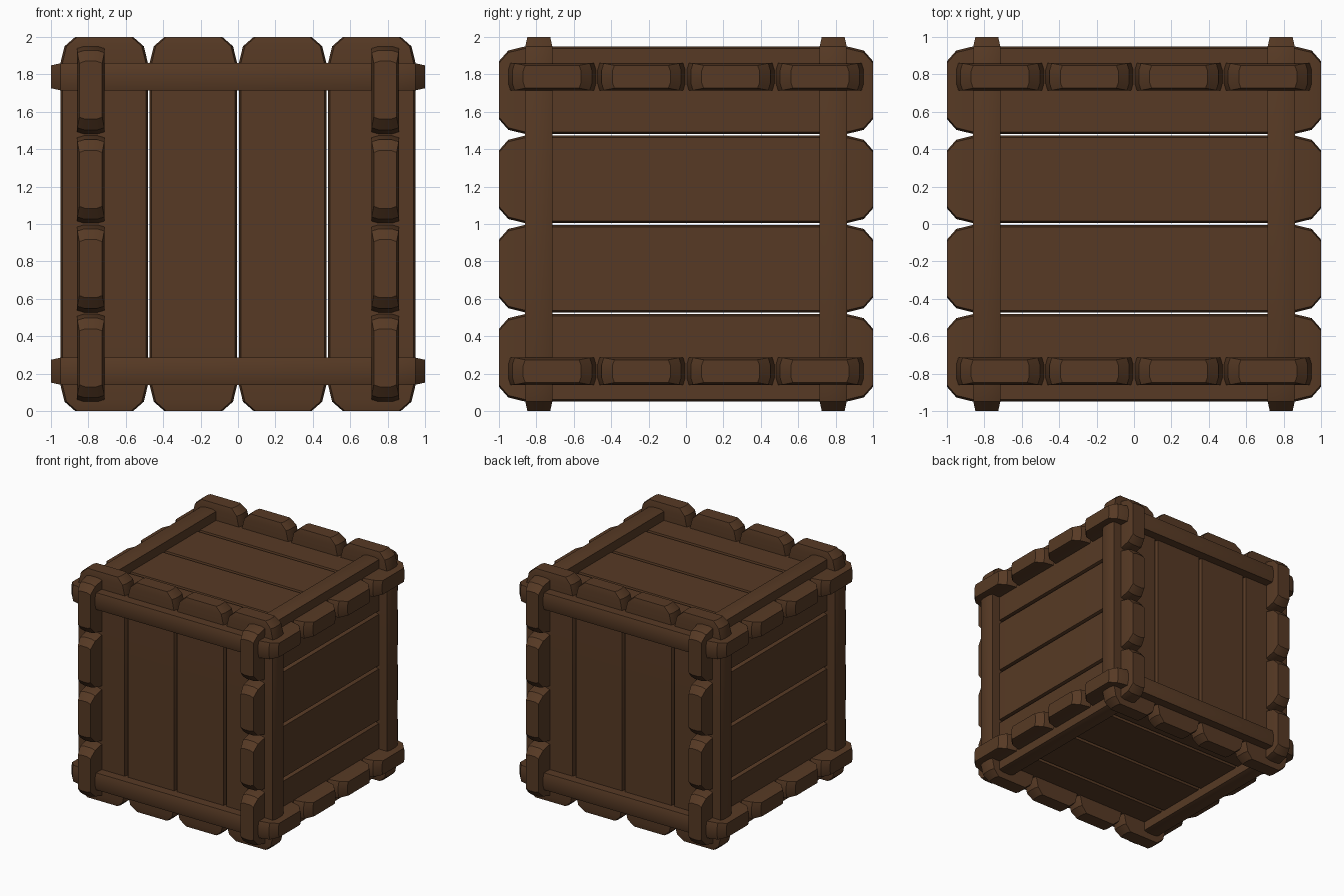
import bpy, bmesh, math
from mathutils import Matrix, Vector

if "Cube" in bpy.data.objects:
    bpy.data.objects.remove(bpy.data.objects["Cube"])

# single wood colour
wood = bpy.data.materials.new("dark brown wood")
wood.diffuse_color = (0.095, 0.042, 0.018, 1)
wood.use_nodes = True
wood.node_tree.nodes["Principled BSDF"].inputs["Base Color"].default_value = wood.diffuse_color


def section(w, t):
    """Cross-section of a plank with softly bulging narrow sides."""
    cw, ct = 0.011, t * 0.5
    return [(w, ct), (w - cw, t), (cw - w, t), (-w, ct),
            (-w, -ct), (cw - w, -t), (w - cw, -t), (w, -ct)]


def plank_mesh():
    """Plank along local X, width on Y, thickness on Z, with clipped ends."""
    half = [(0.86, 0.234, 0.074), (0.95, 0.212, 0.072), (1.0, 0.155, 0.061)]
    stations = [(-l, w, t) for l, w, t in reversed(half)] + half
    bm = bmesh.new()
    rings = [[bm.verts.new((l, y, z)) for y, z in section(w, t)]
             for l, w, t in stations]
    for a, b in zip(rings, rings[1:]):
        for i in range(8):
            j = (i + 1) % 8
            bm.faces.new((a[i], a[j], b[j], b[i]))
    bm.faces.new(rings[0])
    bm.faces.new(rings[-1])
    bmesh.ops.recalc_face_normals(bm, faces=bm.faces)
    me = bpy.data.meshes.new("plank")
    bm.to_mesh(me)
    bm.free()
    me.materials.append(wood)
    me.shade_smooth()
    me.set_sharp_from_angle(angle=math.radians(30))
    return me


X, Y, Z = Vector((1, 0, 0)), Vector((0, 1, 0)), Vector((0, 0, 1))
CENTRE = Vector((0, 0, 1))
mesh = plank_mesh()

# six interlocking panels: (names, length axis, width axis, panel normal)
panels = [(("front", "back"), Z, X, Y),
          (("left", "right"), Y, Z, X),
          (("bottom", "top"), X, Y, Z)]

for names, length, width, normal in panels:
    for name, side in zip(names, (-1, 1)):
        for i in range(4):
            ob = bpy.data.objects.new(f"{name}_plank_{i + 1}", mesh)
            rot = Matrix((length, width, normal)).transposed().to_4x4()
            pos = CENTRE + normal * side * 0.787 + width * (i - 1.5) * 0.477
            ob.matrix_world = Matrix.Translation(pos) @ rot
            bpy.context.collection.objects.link(ob)
